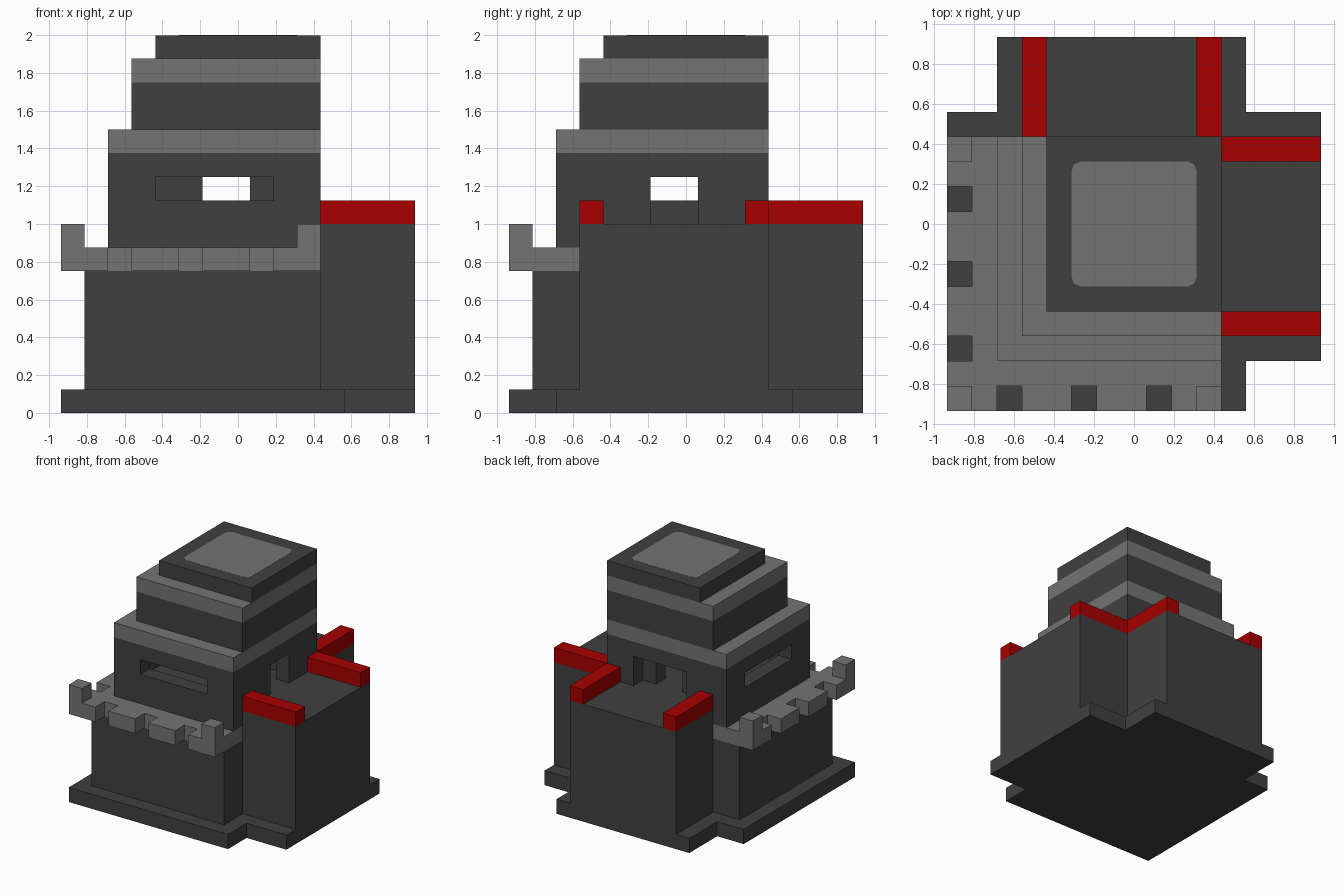
import bpy, bmesh

cube = bpy.data.objects.get("Cube")
if cube:
    bpy.data.objects.remove(cube, do_unlink=True)

U = 0.125      # one block
HALF = 7.5     # half the plan width in blocks


def material(name, color):
    m = bpy.data.materials.new(name)
    m.use_nodes = True
    m.diffuse_color = color
    bsdf = next(n for n in m.node_tree.nodes if n.type == 'BSDF_PRINCIPLED')
    bsdf.inputs["Base Color"].default_value = color
    bsdf.inputs["Roughness"].default_value = 0.8
    return m


DARK = material("dark stone", (0.051, 0.051, 0.051, 1))
LIGHT = material("light stone", (0.174, 0.174, 0.174, 1))
RED = material("red trim", (0.392, 0.0, 0.0, 1))


def prism(name, outline, z0, z1, mat=None):
    """Extrude a plan outline, given in blocks, from z0 to z1."""
    bm = bmesh.new()
    vs = [bm.verts.new(((x - HALF) * U, (y - HALF) * U, z0 * U)) for x, y in outline]
    face = bm.faces.new(vs)
    up = bmesh.ops.extrude_face_region(bm, geom=[face])
    top = [v for v in up["geom"] if isinstance(v, bmesh.types.BMVert)]
    bmesh.ops.translate(bm, verts=top, vec=(0, 0, (z1 - z0) * U))
    bmesh.ops.recalc_face_normals(bm, faces=bm.faces)
    mesh = bpy.data.meshes.new(name)
    bm.to_mesh(mesh)
    bm.free()
    if mat:
        mesh.materials.append(mat)
    ob = bpy.data.objects.new(name, mesh)
    bpy.context.collection.objects.link(ob)
    return ob


def box(name, x0, x1, y0, y1, z0, z1, mat=None):
    return prism(name, [(x0, y0), (x1, y0), (x1, y1), (x0, y1)], z0, z1, mat)


def cut(ob, *bounds):
    """Remove a box-shaped opening."""
    cutter = box("opening_cutter", *bounds)
    cutter.hide_render = True
    mod = ob.modifiers.new("opening", 'BOOLEAN')
    mod.operation = 'DIFFERENCE'
    mod.solver = 'EXACT'
    mod.object = cutter
    bpy.context.view_layer.objects.active = ob
    bpy.ops.object.modifier_apply(modifier=mod.name)
    bpy.data.objects.remove(cutter, do_unlink=True)


# Foundation: square with two wings, open at the back corner
prism("foundation", [(0, 0), (12, 0), (12, 2), (15, 2), (15, 12), (12, 12),
                     (12, 15), (2, 15), (2, 12), (0, 12)], 0, 1, DARK)

# Main body and the two taller wings
box("main_body", 1, 11, 1, 11, 1, 6, DARK)
box("side_wing", 11, 15, 3, 11, 1, 8, DARK)
box("back_wing", 3, 11, 11, 15, 1, 8, DARK)

# Red parapets along the wing edges
for a, label in ((3, "outer"), (10, "inner")):
    box("side_parapet_" + label, 11, 15, a, a + 1, 8, 9, RED)
    box("back_parapet_" + label, a, a + 1, 11, 15, 8, 9, RED)

# Overhanging ledge, notched along the front and one side
edge = [(0, 0)]
for n in (2, 5, 8):
    edge += [(n, 0), (n, 1), (n + 1, 1), (n + 1, 0)]
edge.append((11, 0))
side = [(y, x) for x, y in reversed(edge[1:])]
prism("ledge", edge + [(11, 11)] + side, 6, 7, LIGHT)
for x, y in ((0, 0), (10, 0), (0, 10)):
    box("ledge_corner_block", x, x + 1, y, y + 1, 7, 8, LIGHT)

# Hollow lower storey with slit windows and doorways
storey = box("lower_storey", 2, 11, 2, 11, 7, 11, DARK)
cut(storey, 3, 10, 3, 9, 8, 10)           # room
cut(storey, 4, 9, 1.5, 3.5, 9, 10)        # front window
cut(storey, 1.5, 3.5, 4, 9, 9, 10)        # side window
cut(storey, 9.5, 11.5, 6, 8, 8, 10)       # side doorway
cut(storey, 6, 8, 8.5, 11.5, 8, 10)       # back doorway
cut(storey, 5, 9, 10, 11.5, 8, 10)        # back doorway recess

# Stepped upper storeys and bands
box("lower_band", 2, 11, 2, 11, 11, 12, LIGHT)
box("upper_storey", 3, 11, 3, 11, 12, 14, DARK)
box("upper_band", 3, 11, 3, 11, 14, 15, LIGHT)
box("roof_cap", 4, 11, 4, 11, 15, 15.994, DARK)

# Thin roof panel with softened corners
corners = []
c = 0.1
r = 0.35
for sx, sy in ((-1, -1), (1, -1), (1, 1), (-1, 1)):
    pts = [(2.5, 2.5 - r), (2.5 - c, 2.5 - c), (2.5 - r, 2.5)]
    if sx * sy < 0:
        pts.reverse()
    corners += [(7.5 + sx * px, 7.5 + sy * py) for px, py in pts]
prism("roof_panel", corners, 15.96, 16, LIGHT)
